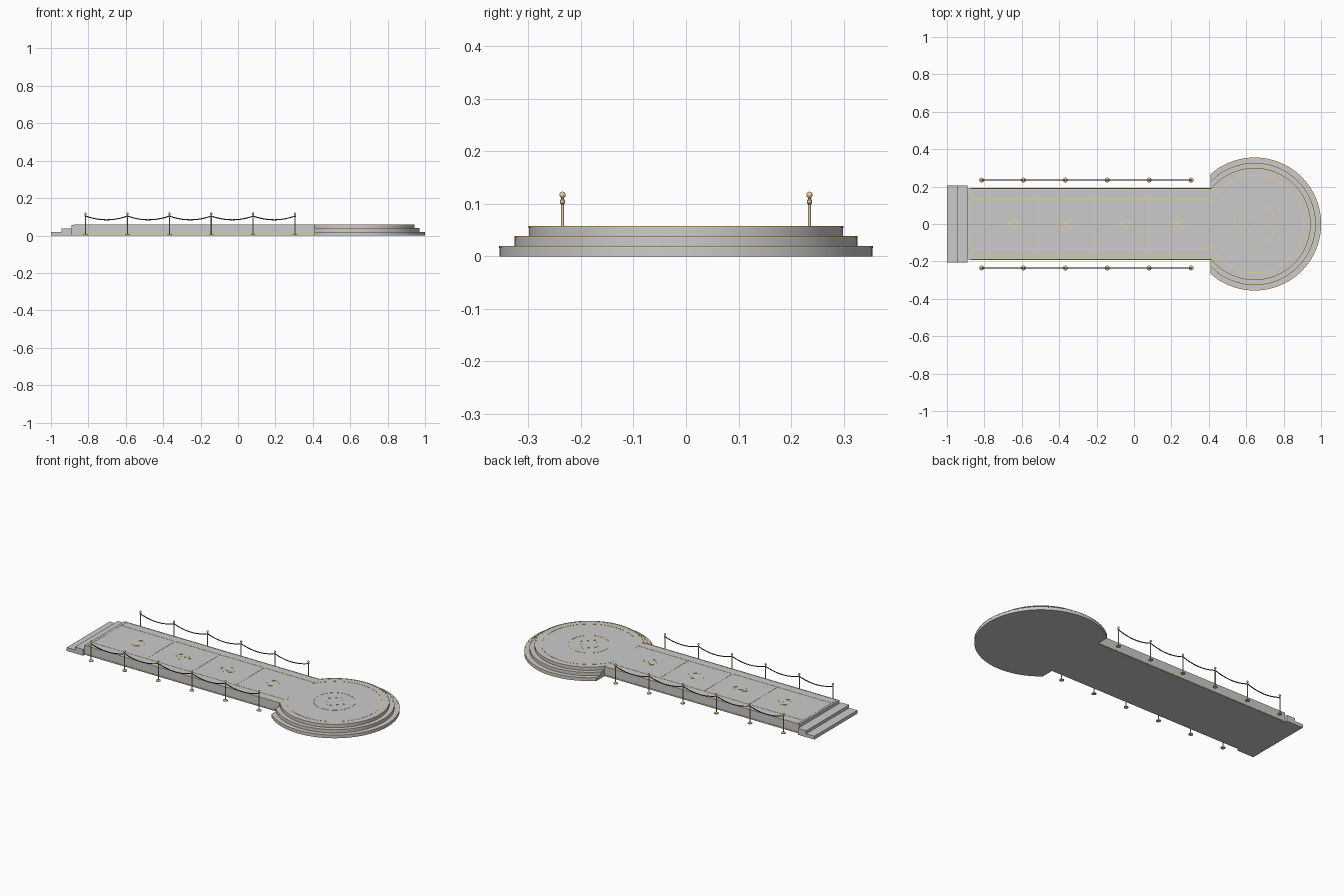
import bpy, bmesh, math

if "Cube" in bpy.data.objects:
    bpy.data.objects.remove(bpy.data.objects["Cube"])

def material(name, c):
    m = bpy.data.materials.new(name)
    m.diffuse_color = (*c, 1)
    m.use_nodes = True
    m.node_tree.nodes["Principled BSDF"].inputs["Base Color"].default_value = m.diffuse_color
    return m

GOLD = material("gold", (0.80, 0.64, 0.36))
DARK = material("rope_dark", (0.10, 0.05, 0.06))
CX, CUT, TOP = 0.645, 0.41, 0.057   # round stage centre, flat cut, deck height

def finish(name, bm, mat=None, smooth=False):
    bmesh.ops.recalc_face_normals(bm, faces=bm.faces)
    me = bpy.data.meshes.new(name)
    bm.to_mesh(me)
    bm.free()
    ob = bpy.data.objects.new(name, me)
    bpy.context.collection.objects.link(ob)
    if mat:
        me.materials.append(mat)
    if smooth:
        bpy.context.view_layer.objects.active = ob
        bpy.ops.object.select_all(action='DESELECT')
        ob.select_set(True)
        bpy.ops.object.shade_smooth_by_angle(angle=math.radians(35))
    return ob

def box(name, x0, x1, y0, y1, z0, z1, mat=None):
    bm = bmesh.new()
    bmesh.ops.create_cube(bm, size=1)
    for v in bm.verts:
        v.co = ((x0 + x1) / 2 + v.co.x * (x1 - x0),
                (y0 + y1) / 2 + v.co.y * (y1 - y0),
                (z0 + z1) / 2 + v.co.z * (z1 - z0))
    return finish(name, bm, mat)

def arc(r, n=96):
    # points of a circle cut off flat where it meets the runway
    a = math.acos(max(-1, (CUT - CX) / r))
    return [(CX + r * math.cos(t), r * math.sin(t))
            for t in (-a + 2 * a * i / n for i in range(n + 1))]

def slab(name, pts, z0, z1, mat=None):
    bm = bmesh.new()
    f = bm.faces.new([bm.verts.new((x, y, z0)) for x, y in pts])
    ext = bmesh.ops.extrude_face_region(bm, geom=[f])['geom']
    for v in ext:
        if isinstance(v, bmesh.types.BMVert):
            v.co.z = z1
    return finish(name, bm, mat, True)

def band(name, inner, outer, z0, z1, mat, closed=False):
    # rectangular-section strip between two matching outlines
    bm = bmesh.new()
    rings = [[bm.verts.new((*p, z)) for p, z in ((a, z0), (b, z0), (b, z1), (a, z1))]
             for a, b in zip(inner, outer)]
    n = len(rings)
    for i in range(n if closed else n - 1):
        p, q = rings[i], rings[(i + 1) % n]
        for k in range(4):
            bm.faces.new((p[k], p[(k + 1) % 4], q[(k + 1) % 4], q[k]))
    if not closed:
        bm.faces.new(rings[0])
        bm.faces.new(rings[-1])
    return finish(name, bm, mat, True)

def ngon(cx, rx, ry, n):
    return [(cx + rx * math.cos(2 * math.pi * i / n), ry * math.sin(2 * math.pi * i / n))
            for i in range(n)]

def lathe(name, profile, x, y, mat, n=16):
    bm = bmesh.new()
    rings = [[bm.verts.new((x + r * math.cos(2 * math.pi * i / n),
                            y + r * math.sin(2 * math.pi * i / n), z)) for i in range(n)]
             for r, z in profile]
    for p, q in zip(rings, rings[1:]):
        for i in range(n):
            bm.faces.new((p[i], p[(i + 1) % n], q[(i + 1) % n], q[i]))
    bm.faces.new(rings[0])
    bm.faces.new(rings[-1])
    return finish(name, bm, mat, True)

# runway deck and entry steps
box("runway_deck", -0.89, CUT, -0.19, 0.19, 0, TOP)
box("lower_step", -1.0, -0.945, -0.205, 0.205, 0, 0.02)
box("upper_step", -0.945, -0.89, -0.205, 0.205, 0, 0.038)

# round stage: three cut-off tiers with gold edge bands
for i, (r, z0, z1) in enumerate(((0.355, 0, 0.019), (0.326, 0.019, 0.038), (0.299, 0.038, TOP))):
    slab(f"stage_tier_{i+1}", arc(r), z0, z1)
    band(f"tier_trim_{i+1}", arc(r - 0.006), arc(r + 0.0005), z1 - 0.003, z1 + 0.001, GOLD)

# inlays on the round stage
Z0, Z1 = TOP - 0.001, TOP + 0.001
band("stage_ring", arc(0.258), arc(0.263), Z0, Z1, GOLD)
band("centre_ring", ngon(CX, .112, .112, 64), ngon(CX, .116, .116, 64), Z0, Z1, GOLD, True)
band("centre_diamond", ngon(CX, .061, .061, 4), ngon(CX, .066, .066, 4), Z0, Z1, GOLD, True)

# runway trim and inlay lines
for s, side in ((-1, "front"), (1, "back")):
    def strip(name, ya, yb, za, zb):
        box(f"{side}_{name}", -0.875, CUT, *sorted((s * ya, s * yb)), za, zb, GOLD)
    strip("edge_trim", 0.183, 0.188, Z0, Z1)
    strip("inlay_line", 0.134, 0.138, Z0, Z1)
    strip("base_trim", 0.189, 0.192, 0.003, 0.008)
box("entry_trim", -0.878, -0.873, -0.188, 0.188, Z0, Z1, GOLD)
for i, x in enumerate((-0.515, -0.215, 0.08)):
    box(f"cross_line_{i+1}", x - .002, x + .002, -0.135, 0.135, Z0, Z1, GOLD)
for i in range(4):
    x = -0.665 + 0.3 * i
    band(f"diamond_frame_{i+1}", ngon(x, .046, .039, 4), ngon(x, .051, .043, 4), Z0, Z1, GOLD, True)
    slab(f"diamond_core_{i+1}", ngon(x, .018, .015, 4), Z0, Z1, GOLD)

# rope barriers on both sides
POST = [(0.013, 0), (0.013, 0.004), (0.005, 0.007), (0.0027, 0.009), (0.0027, 0.099),
        (0.0048, 0.101), (0.0048, 0.107), (0.0027, 0.109), (0.0027, 0.111)]
POST += [(0.006 * math.sin(t), 0.117 - 0.006 * math.cos(t))
         for t in (math.pi * k / 8 for k in range(2, 8))] + [(0.0005, 0.123)]
for s, side in ((-1, "front"), (1, "back")):
    xs = [-0.815 + 0.224 * i for i in range(6)]
    for i, x in enumerate(xs):
        lathe(f"{side}_post_{i+1}", POST, x, s * 0.235, GOLD)
    cu = bpy.data.curves.new(f"{side}_rope", 'CURVE')
    cu.dimensions = '3D'
    cu.bevel_depth = 0.0028
    cu.bevel_resolution = 2
    cu.use_fill_caps = True
    for a, b in zip(xs, xs[1:]):
        sp = cu.splines.new('POLY')
        sp.points.add(16)
        for k, p in enumerate(sp.points):
            t = k / 16
            p.co = (a + (b - a) * t, s * 0.235, 0.104 - 0.02 * 4 * t * (1 - t), 1)
    cu.materials.append(DARK)
    bpy.context.collection.objects.link(bpy.data.objects.new(f"{side}_rope", cu))
